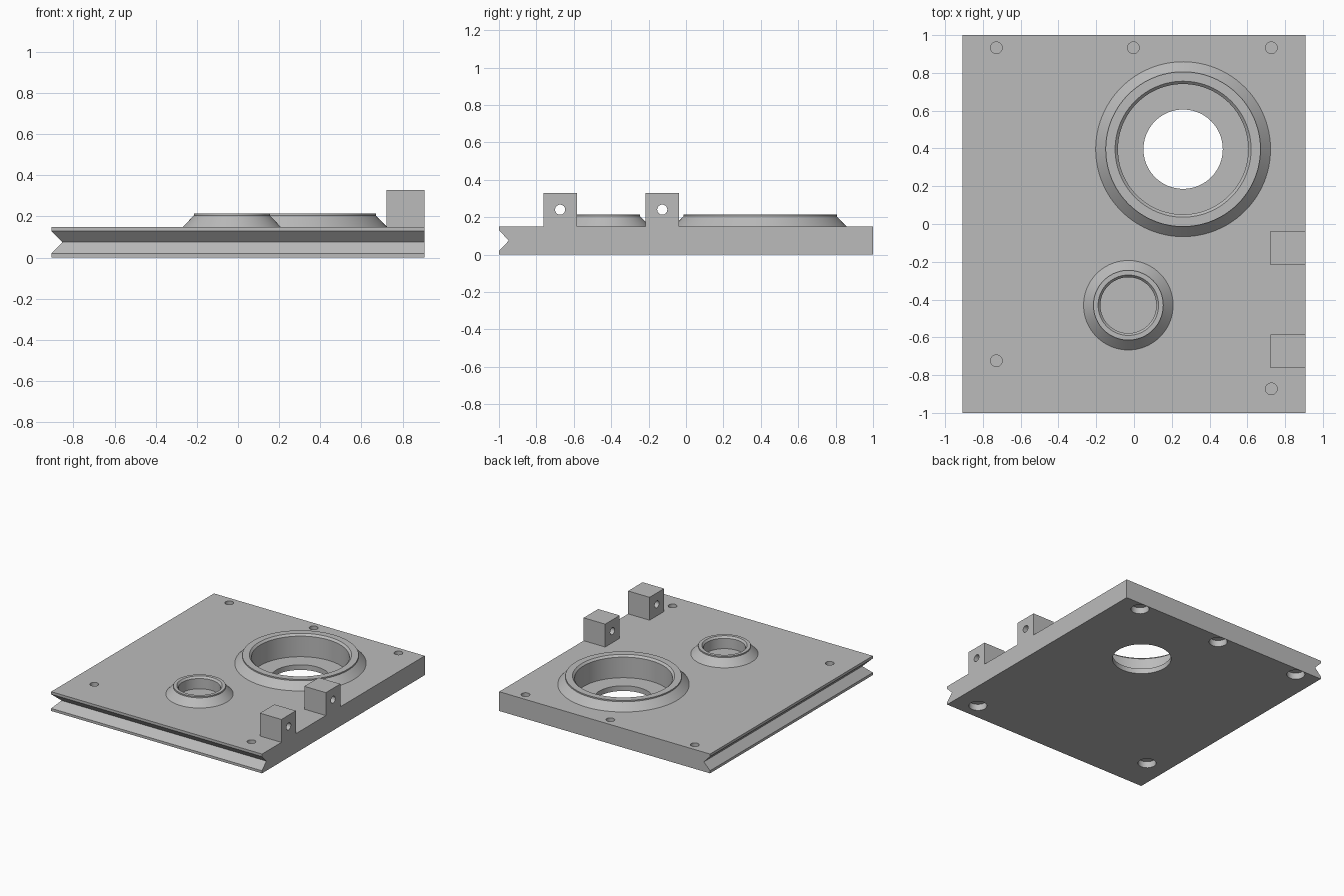
import bpy, bmesh, math
from mathutils import Matrix

if "Cube" in bpy.data.objects:
    bpy.data.objects.remove(bpy.data.objects["Cube"])

HX, HY, TOP = 0.907, 1.0, 0.15

grey = bpy.data.materials.new("plain_grey")
grey.diffuse_color = (0.5, 0.5, 0.5, 1)
grey.use_nodes = True
grey.node_tree.nodes["Principled BSDF"].inputs["Base Color"].default_value = grey.diffuse_color


def add_object(name, bm):
    bmesh.ops.recalc_face_normals(bm, faces=bm.faces)
    mesh = bpy.data.meshes.new(name)
    bm.to_mesh(mesh)
    bm.free()
    mesh.materials.append(grey)
    obj = bpy.data.objects.new(name, mesh)
    bpy.context.collection.objects.link(obj)
    return obj


def activate(obj):
    bpy.ops.object.select_all(action='DESELECT')
    obj.select_set(True)
    bpy.context.view_layer.objects.active = obj


def bore(target, radius, start, end, axis='Z', segments=48):
    """Cut a round hole between two points that lie along one axis."""
    bm = bmesh.new()
    i = 'XYZ'.index(axis)
    middle = [(a + b) / 2 for a, b in zip(start, end)]
    turn = Matrix.Rotation(math.pi / 2, 4, 'Y') if axis == 'X' else Matrix()
    bmesh.ops.create_cone(bm, cap_ends=True, segments=segments,
                          radius1=radius, radius2=radius,
                          depth=abs(end[i] - start[i]),
                          matrix=Matrix.Translation(middle) @ turn)
    cutter = add_object("cutter", bm)
    cutter.hide_render = True
    mod = target.modifiers.new("bore", 'BOOLEAN')
    mod.operation = 'DIFFERENCE'
    mod.solver = 'EXACT'
    mod.object = cutter
    activate(target)
    bpy.ops.object.modifier_apply(modifier=mod.name)
    bpy.data.objects.remove(cutter)


def lathe(name, centre, profile, segments=96):
    """Revolve an open (radius, height) profile about a vertical axis."""
    bm = bmesh.new()
    rings = []
    for r, z in profile:
        rings.append([bm.verts.new((centre[0] + r * math.cos(t), centre[1] + r * math.sin(t), z))
                      for t in (2 * math.pi * k / segments for k in range(segments))])
    for low, high in zip(rings, rings[1:]):
        for k in range(segments):
            n = (k + 1) % segments
            bm.faces.new((low[k], low[n], high[n], high[k]))
    return add_object(name, bm)


# Base plate, with a V groove along its front and left edges
bm = bmesh.new()
loops = []
for z, inset in ((0, 0), (0.02, 0), (0.075, 0.053), (0.13, 0), (TOP, 0)):
    x0, y0 = -HX + inset, -HY + inset
    loops.append([bm.verts.new((x, y, z)) for x, y in ((x0, y0), (HX, y0), (HX, HY), (x0, HY))])
for low, high in zip(loops, loops[1:]):
    for k in range(4):
        n = (k + 1) % 4
        bm.faces.new((low[k], low[n], high[n], high[k]))
bm.faces.new(loops[0])
bm.faces.new(loops[-1])
plate = add_object("base_plate", bm)

# Blind screw holes: narrow from the top, wide from below
for x, y in ((-0.729, 0.933), (-0.003, 0.933), (0.727, 0.933), (-0.729, -0.724), (0.727, -0.873)):
    bore(plate, 0.031, (x, y, 0.10), (x, y, 0.30), segments=32)
    bore(plate, 0.065, (x, y, -0.10), (x, y, 0.05), segments=32)

# Large stepped through opening and small blind pocket
BIG, SMALL = (0.26, 0.396), (-0.03, -0.43)
bore(plate, 0.345, (*BIG, 0.04), (*BIG, 0.30), segments=96)
bore(plate, 0.21, (*BIG, -0.10), (*BIG, 0.10), segments=96)
bore(plate, 0.148, (*SMALL, 0.12), (*SMALL, 0.30), segments=96)

# Raised collars: sloped outside, short lip, flat rim, inner chamfer, bore wall
parts = [plate]
for name, centre, foot, lip, rim, hole in (("large_collar", BIG, 0.463, 0.41, 0.36, 0.345),
                                           ("small_collar", SMALL, 0.237, 0.185, 0.16, 0.148)):
    parts.append(lathe(name, centre, ((foot, TOP), (lip, 0.205), (lip, 0.215),
                                      (rim, 0.215), (hole, 0.20), (hole, TOP))))

# Hinge blocks on the right edge, each with a pin hole
for name, y in (("rear_hinge_block", -0.127), ("front_hinge_block", -0.673)):
    bm = bmesh.new()
    size = Matrix.Diagonal((0.185, 0.178, 0.178, 1))
    bmesh.ops.create_cube(bm, size=1, matrix=Matrix.Translation((HX - 0.0925, y, TOP + 0.089)) @ size)
    block = add_object(name, bm)
    bore(block, 0.027, (0.5, y, 0.24), (1.1, y, 0.24), axis='X', segments=32)
    parts.append(block)

for obj in parts:
    activate(obj)
    bpy.ops.object.shade_smooth_by_angle(angle=math.radians(25))
